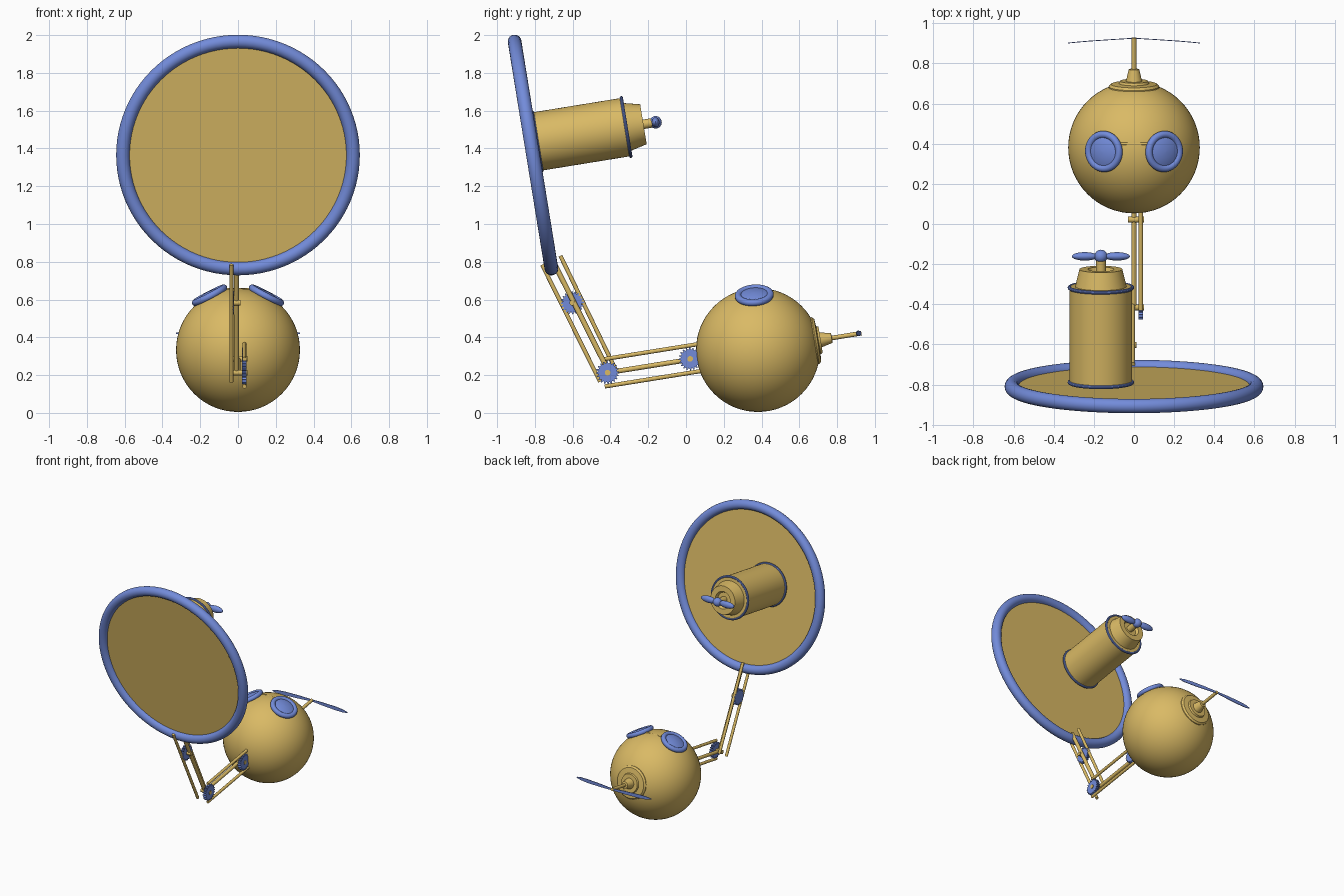
import bpy, bmesh, math
from mathutils import Vector, Matrix

if "Cube" in bpy.data.objects:
    bpy.data.objects.remove(bpy.data.objects["Cube"])


def material(name, rgb):
    m = bpy.data.materials.new(name)
    m.diffuse_color = (*rgb, 1)
    m.use_nodes = True
    m.node_tree.nodes["Principled BSDF"].inputs["Base Color"].default_value = m.diffuse_color
    return m


GOLD = material("gold", (0.70, 0.49, 0.13))
BLUE = material("blue", (0.17, 0.26, 0.70))
TILT = Vector((0, 0.987, 0.16)).normalized()   # shared axis of dish, motor and tail


def finish(bm, name, mat, matrix=None, angle=35):
    bmesh.ops.recalc_face_normals(bm, faces=bm.faces)
    me = bpy.data.meshes.new(name)
    bm.to_mesh(me)
    bm.free()
    me.materials.append(mat)
    ob = bpy.data.objects.new(name, me)
    bpy.context.collection.objects.link(ob)
    if matrix is not None:
        ob.matrix_world = matrix
    bpy.ops.object.select_all(action='DESELECT')
    bpy.context.view_layer.objects.active = ob
    ob.select_set(True)
    bpy.ops.object.shade_smooth_by_angle(angle=math.radians(angle))
    return ob


def frame(origin, axis):
    q = Vector(axis).to_track_quat('Z', 'Y')
    return Matrix.Translation(origin) @ q.to_matrix().to_4x4()


def lathe(name, profile, origin, axis, mat, seg=48, closed=False):
    """Revolve (radius, height) points round an axis; open ends get capped."""
    bm = bmesh.new()
    rings = [[bm.verts.new((r * math.cos(2 * math.pi * i / seg), r * math.sin(2 * math.pi * i / seg), h))
              for i in range(seg)] for r, h in profile]
    pairs = list(zip(rings, rings[1:]))
    if closed:
        pairs.append((rings[-1], rings[0]))
    else:
        bm.faces.new(rings[0])
        bm.faces.new(rings[-1])
    for a, b in pairs:
        for i in range(seg):
            j = (i + 1) % seg
            bm.faces.new((a[i], a[j], b[j], b[i]))
    return finish(bm, name, mat, frame(origin, axis))


def torus(name, R, r, origin, axis, mat, seg=64, n=16):
    pts = [(R + r * math.cos(2 * math.pi * k / n), r * math.sin(2 * math.pi * k / n)) for k in range(n)]
    return lathe(name, pts, origin, axis, mat, seg, True)


def ball(name, center, scale, mat, u=48, v=24):
    bm = bmesh.new()
    bmesh.ops.create_uvsphere(bm, u_segments=u, v_segments=v, radius=1)
    bmesh.ops.scale(bm, vec=scale, verts=bm.verts)
    return finish(bm, name, mat, Matrix.Translation(center))


def rod(name, a, b, r, mat=GOLD):
    d = Vector(b) - Vector(a)
    return lathe(name, [(r, 0), (r, d.length)], a, d, mat, 16)


def gear(name, center, width, teeth=20, r0=0.050, r1=0.061):
    bm = bmesh.new()
    n = teeth * 4
    vs = []
    for i in range(n):
        r = r1 if i % 4 < 2 else r0
        t = 2 * math.pi * i / n
        vs.append(bm.verts.new((r * math.cos(t), r * math.sin(t), -width / 2)))
    f = bm.faces.new(vs)
    ext = bmesh.ops.extrude_face_region(bm, geom=[f])
    bmesh.ops.translate(bm, vec=(0, 0, width),
                        verts=[e for e in ext["geom"] if isinstance(e, bmesh.types.BMVert)])
    finish(bm, name, BLUE, frame(center, (1, 0, 0)), 20)


# Body sphere
C = Vector((0, 0.381, 0.333))
ball("body", C, (0.328,) * 3, GOLD, 64, 32)

# Eyes: rim and shallow lens
for s, side in ((-1, "left"), (1, "right")):
    d = Vector((s * 0.46, -0.06, 0.885)).normalized()
    lathe(side + "_eye_lens", [(0.082, 0.285), (0.082, 0.331), (0.06, 0.340), (0.03, 0.346), (0.004, 0.348)],
          C, d, BLUE)
    torus(side + "_eye_rim", 0.085, 0.018, C + d * 0.327, d, BLUE, 48)
rod("eye_bridge", (-0.08, 0.40, 0.655), (0.08, 0.40, 0.655), 0.006)

# Tail: mounting plate, cone, shaft and thin two-bladed rotor
T = C + TILT * 0.30
lathe("tail_mount", [(0.126, 0), (0.126, 0.008), (0.115, 0.020), (0.075, 0.024), (0.070, 0.036), (0.04, 0.036),
                     (0.026, 0.095), (0.012, 0.097), (0.012, 0.255)], T, TILT, GOLD)
hub = T + TILT * 0.252
for s, side in ((-1, "left"), (1, "right")):
    bm = bmesh.new()
    for x, w, back in ((0, 0.007, 0), (0.10, 0.012, 0.006), (0.22, 0.014, 0.014), (0.29, 0.011, 0.020),
                       (0.328, 0.003, 0.024)):
        ring = [bm.verts.new((s * x, y - back, z)) for y, z in
                ((-0.002, -w), (0.002, -w), (0.002, w), (-0.002, w))]
        if x:
            for i in range(4):
                bm.faces.new((prev[i], prev[(i + 1) % 4], ring[(i + 1) % 4], ring[i]))
        else:
            bm.faces.new(ring)
        prev = ring
    bm.faces.new(prev)
    finish(bm, side + "_tail_blade", BLUE, Matrix.Translation(hub))

# Large tilted dish: rim and flat panel
D = Vector((0, -0.81, 1.365))
torus("dish_rim", 0.609, 0.036, D, TILT, BLUE, 96, 20)
lathe("dish_panel", [(0.605, -0.006), (0.605, 0.006)], D, TILT, GOLD, 96)

# Motor behind the dish with collars, cone cap and propeller
M = Vector((-0.165, -0.793, 1.436))
lathe("motor_housing", [(0.156, 0), (0.156, 0.488), (0.128, 0.488), (0.107, 0.575), (0.065, 0.575),
                        (0.055, 0.555), (0.025, 0.555), (0.025, 0.62)], M, TILT, GOLD, 64)
for name, h in (("motor_base_collar", 0.004), ("motor_end_collar", 0.482)):
    torus(name, 0.157, 0.009, M + TILT * h, TILT, BLUE, 64, 10)
P = M + TILT * 0.64
ball("propeller_hub", P, (0.033,) * 3, BLUE, 24, 16)
for s, side in ((-1, "left"), (1, "right")):
    ball(side + "_propeller_blade", P + Vector((s * 0.08, 0, 0)), (0.065, 0.021, 0.026), BLUE, 24, 16)

# Lower arm: central bar with parallel rods, from elbow to body
E = Vector((0, -0.415, 0.213))
rod("lower_arm", E, (0, 0.08, 0.292), 0.013)
for name, z in (("lower_arm_top_rod", 0.285), ("lower_arm_bottom_rod", 0.140)):
    rod(name, (0.034, -0.43, z), (0.034, 0.12, z + 0.088), 0.011)

# Upper arm: central bar with parallel rods, from elbow to dish
rod("upper_arm", (-0.008, -0.405, 0.21), (-0.008, -0.702, 0.80), 0.014)
rod("upper_arm_front_rod", (-0.035, -0.455, 0.165), (-0.035, -0.762, 0.785), 0.011)
rod("upper_arm_back_rod", (-0.035, -0.368, 0.220), (-0.035, -0.665, 0.832), 0.011)

# Gears and axles at the joints
for name, x, y, z in (("elbow", 0.034, -0.415, 0.213), ("shoulder", 0.034, 0.022, 0.286),
                      ("wrist", -0.034, -0.602, 0.583)):
    gear(name + "_gear", (x, y, z), 0.024)
    rod(name + "_axle", (-0.042 if x < 0 else -0.03, y, z), (0.05 if x > 0 else 0.012, y, z), 0.015)
